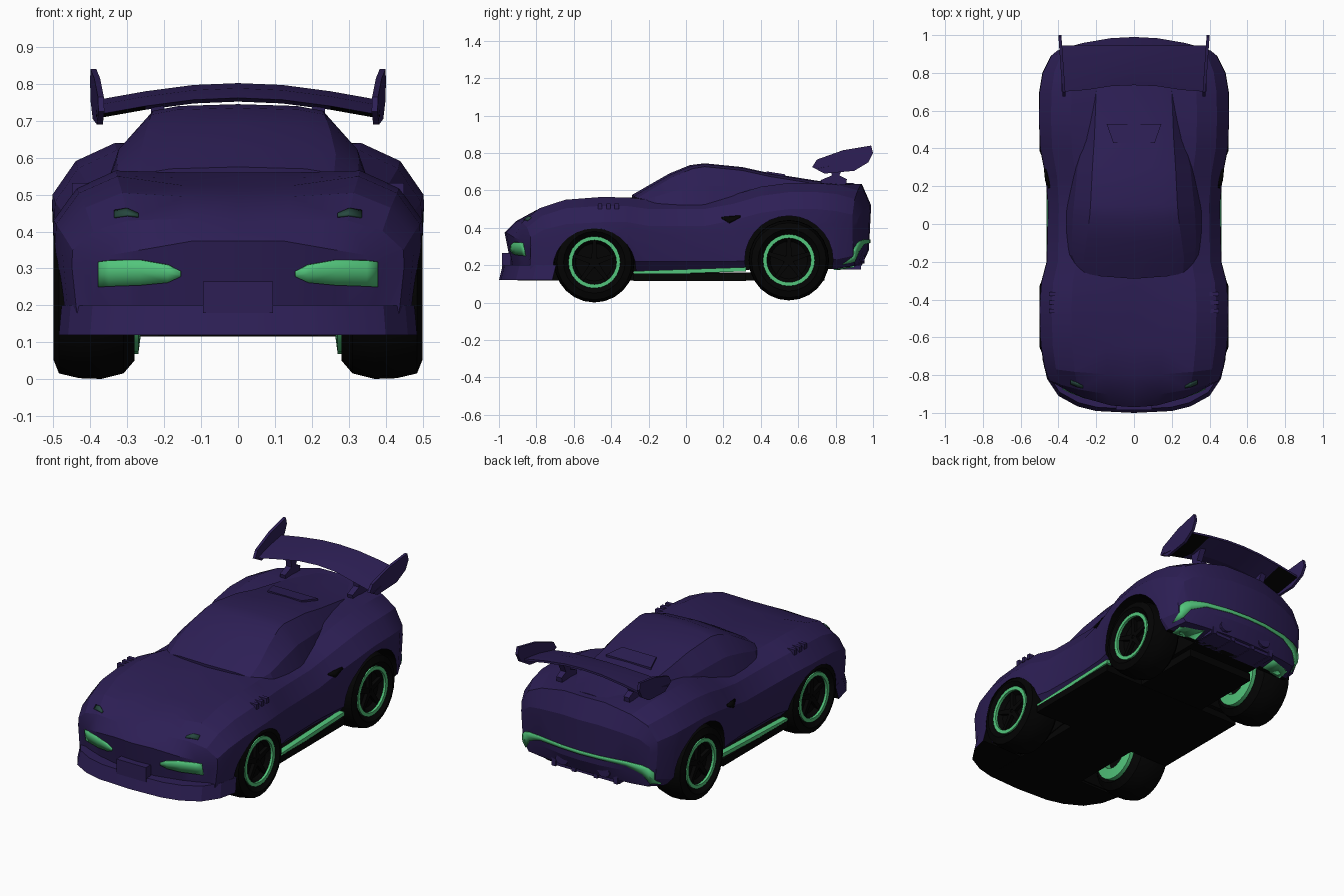
import bpy, bmesh, math
from mathutils import Vector
from mathutils.bvhtree import BVHTree

if "Cube" in bpy.data.objects:
    bpy.data.objects.remove(bpy.data.objects["Cube"])


def material(name, rgb):
    m = bpy.data.materials.new(name)
    m.use_nodes = True
    m.diffuse_color = (*rgb, 1)
    m.node_tree.nodes["Principled BSDF"].inputs["Base Color"].default_value = (*rgb, 1)
    return m


purple = material("deep_purple", (0.026, 0.0135, 0.091))
green = material("bright_green", (0.085, 0.56, 0.2))
dark_green = material("dark_green", (0.02, 0.065, 0.05))
black = material("black", (0.001, 0.001, 0.001))
parts = []


def finish(bm, name, mats, mirror=False):
    bmesh.ops.remove_doubles(bm, verts=bm.verts, dist=0.0001)
    bmesh.ops.recalc_face_normals(bm, faces=bm.faces)
    me = bpy.data.meshes.new(name)
    bm.to_mesh(me)
    bm.free()
    for m in mats:
        me.materials.append(m)
    ob = bpy.data.objects.new(name, me)
    bpy.context.collection.objects.link(ob)
    if mirror:
        ob.modifiers.new("mirror", 'MIRROR')
    parts.append(ob)
    return ob


def loft(name, halves, mats):
    """Skin half sections (bottom centre to top centre), mirrored over x."""
    bm = bmesh.new()
    n = len(halves[0]) - 1
    for s in (1, -1):
        rows = [[bm.verts.new((s * x, y, z)) for x, y, z in h] for h in halves]
        for a, b in zip(rows, rows[1:]):
            for i in range(n):
                bm.faces.new((a[i], a[i + 1], b[i + 1], b[i]))
        for r in (rows[0], rows[-1]):
            for i in range(n // 2):
                ids = list(dict.fromkeys((i, i + 1, n - i - 1, n - i)))
                bm.faces.new([r[k] for k in ids])
    return finish(bm, name, mats)


def prism(name, outline, place, lo, hi, mats, mirror=False):
    """Extrude a 2D outline between two depths; place maps (u, v, depth) to xyz."""
    bm = bmesh.new()
    a = [bm.verts.new(place(u, v, lo)) for u, v in outline]
    b = [bm.verts.new(place(u, v, hi)) for u, v in outline]
    bm.faces.new(a)
    bm.faces.new(b)
    for i in range(len(a)):
        j = (i + 1) % len(a)
        bm.faces.new((a[i], a[j], b[j], b[i]))
    return finish(bm, name, mats, mirror)


def box(name, c, s, mat, mirror=False, tilt=0):
    h, w = s[0] / 2, s[1] / 2
    return prism(name, [(-h, -w), (h, -w), (h, w), (-h, w)],
                 lambda u, v, d: (c[0] + u, c[1] + v, c[2] + d + v * tilt),
                 -s[2] / 2, s[2] / 2, [mat], mirror)


def lathe(name, profile, y, z, mat, steps=24):
    """Spin a closed (x, radius) profile around an axle."""
    bm = bmesh.new()
    vs = [bm.verts.new((x, y, z + r)) for x, r in profile]
    es = [bm.edges.new((vs[i - 1], vs[i])) for i in range(len(vs))]
    bmesh.ops.spin(bm, geom=vs + es, cent=(0, y, z), axis=(1, 0, 0),
                   angle=2 * math.pi, steps=steps)
    return finish(bm, name, [mat], True)


# Main shell: y, bow, half width, bottom, widest height, fender top, centre top
stations = [
    (-0.97, 0.10, 0.40, 0.13, 0.31, 0.35, 0.375), (-0.91, 0.08, 0.45, 0.13, 0.35, 0.43, 0.435),
    (-0.80, 0.04, 0.475, 0.13, 0.39, 0.505, 0.495), (-0.65, 0.01, 0.495, 0.13, 0.42, 0.55, 0.525),
    (-0.45, 0, 0.502, 0.15, 0.43, 0.565, 0.545), (-0.31, 0, 0.492, 0.17, 0.43, 0.562, 0.56),
    (-0.20, 0, 0.463, 0.17, 0.41, 0.55, 0.56), (0.10, 0, 0.457, 0.17, 0.41, 0.55, 0.56),
    (0.25, 0, 0.468, 0.17, 0.44, 0.575, 0.58), (0.40, 0, 0.498, 0.18, 0.48, 0.62, 0.61),
    (0.55, 0, 0.505, 0.18, 0.50, 0.64, 0.62), (0.70, 0, 0.502, 0.18, 0.50, 0.64, 0.63),
    (0.82, -0.02, 0.485, 0.18, 0.49, 0.63, 0.635), (0.94, -0.05, 0.44, 0.20, 0.47, 0.60, 0.635),
    (0.99, -0.07, 0.41, 0.28, 0.44, 0.50, 0.52)]


def shell_section(y, bow, w, zb, zw, zf, zc):
    # nose and tail faces tuck under slightly
    lean = -0.2 if y < -0.95 else 0.05 if y > 0.95 else 0
    pts = [(0, zb), (0.3, zb), (0.66, zb), (0.87, zb), (0.97, zb + 0.05),
           (1, zb + 0.8 * (zw - zb)), (0.995, zw), (0.87, zw + 0.65 * (zf - zw)),
           (0.66, zf), (0.3, zc), (0, zc)]
    return [(t * w, y + bow * t * t + lean * (z - zc), z) for t, z in pts]


body = loft("body_shell", [shell_section(*s) for s in stations], [purple, black])
for p in body.data.polygons:
    if p.normal.z < -0.9 and p.center.y < 0.78:
        p.material_index = 1
bm = bmesh.new()
bm.from_mesh(body.data)
surface = BVHTree.FromBMesh(bm)
bm.free()

# Wheel arches
for y, z, r in ((-0.49, 0.175, 0.222), (0.55, 0.228, 0.236)):
    ring = [(r * math.cos(i * math.pi / 14), r * math.sin(i * math.pi / 14)) for i in range(28)]
    for side in (1, -1):
        cutter = prism("arch_cutter", ring, lambda u, v, d: (d * side, y + u, z + v),
                       0.22, 0.65, [black])
        cutter.hide_render = True
        parts.remove(cutter)
        mod = body.modifiers.new("arch", 'BOOLEAN')
        mod.operation, mod.object, mod.solver = 'DIFFERENCE', cutter, 'EXACT'
        mod.material_mode = 'TRANSFER'
        bpy.context.view_layer.objects.active = body
        bpy.ops.object.modifier_apply(modifier=mod.name)
        bpy.data.objects.remove(cutter)

# Cabin: y, base half width, roof half width, roof height
cabin = []
for y, wb, wr, zt in ((-0.29, 0.31, 0.26, 0.575), (-0.2, 0.355, 0.265, 0.627),
                      (-0.09, 0.365, 0.25, 0.69), (0.02, 0.365, 0.235, 0.735),
                      (0.1, 0.36, 0.23, 0.745), (0.3, 0.335, 0.22, 0.725),
                      (0.45, 0.29, 0.21, 0.692), (0.7, 0.25, 0.2, 0.652), (0.9, 0.2, 0.15, 0.638)):
    bow = 0.04 if y < 0.05 else 0
    pts = [(0, 0.5), (wb, 0.5), (wb - 0.32 * (wb - wr), 0.5 + 0.52 * (zt - 0.5)),
           (wr, zt - 0.018), (wr * 0.7, zt - 0.005), (0, zt)]
    cabin.append([(x, y + bow * (x / wb) ** 2, z) for x, z in pts])
loft("cabin", cabin, [purple])


def decal(name, columns, view, mat):
    """Thin plate laid on the shell; columns are (u, low, high) seen from one direction."""
    place, d = {
        "front": (lambda u, v: (u, -2, v), (0, 1, 0)), "back": (lambda u, v: (u, 2, v), (0, -1, 0)),
        "top": (lambda u, v: (u, v, 2), (0, 0, -1)), "side": (lambda u, v: (2, u, v), (-1, 0, 0)),
        "under": (lambda u, v: (u, v, -2), (0, 0, 1))}[view]
    d = Vector(d)
    bm = bmesh.new()
    rows = []
    for u, lo, hi in columns:
        row = []
        for v in (lo, (lo + hi) / 2, hi):
            o = Vector(place(u, v))
            hit = surface.ray_cast(o, d)[0] or surface.find_nearest(o + d)[0]
            row.append(bm.verts.new(hit - d * 0.003))
        rows.append(row)
    for a, b in zip(rows, rows[1:]):
        for i in range(2):
            bm.faces.new((a[i], a[i + 1], b[i + 1], b[i]))
    ob = finish(bm, name, [mat], True)
    mod = ob.modifiers.new("thickness", 'SOLIDIFY')
    mod.thickness, mod.offset = 0.007, 0


# Lamps, scoops and rear trim
decal("headlight", [(0.155, 0.278, 0.292), (0.19, 0.262, 0.31), (0.264, 0.255, 0.323),
                    (0.348, 0.252, 0.322), (0.378, 0.25, 0.318)], "front", green)
decal("bonnet_lamp", [(0.27, -0.868, -0.857), (0.3, -0.862, -0.84), (0.335, -0.847, -0.827)],
      "top", dark_green)
decal("door_scoop", [(0.19, 0.45, 0.456), (0.23, 0.425, 0.46), (0.29, 0.455, 0.465)], "side", black)
decal("rear_trim", [(0, 0.318, 0.338), (0.126, 0.318, 0.338), (0.277, 0.312, 0.337),
                    (0.365, 0.275, 0.328), (0.40, 0.22, 0.315), (0.425, 0.205, 0.29)], "back", green)
decal("rear_corner_underside", [(0.25, 0.83, 0.97), (0.31, 0.80, 0.955), (0.36, 0.79, 0.94),
                                (0.385, 0.79, 0.91)], "under", green)

# Front splitter with dark underside, and number plate block
half = [(0, -1), (0.2, -0.99), (0.3, -0.965), (0.4, -0.91), (0.46, -0.82), (0.485, -0.715)]
outline = half + [(-x, y) for x, y in reversed(half[1:])]
splitter = prism("front_splitter", outline,
                 lambda u, v, d: (u * (1.0 if d < 0.15 else 0.985), v + (d - 0.12) * 0.25, d),
                 0.12, 0.2, [purple, black])
for p in splitter.data.polygons:
    p.material_index = int(p.normal.z < -0.9 or p.normal.y > 0.9)
box("plate_block", (0, -0.96, 0.222), (0.19, 0.05, 0.085), purple)

# Floor, sills and diffuser
box("floor_spine", (0, -0.08, 0.14), (0.43, 1.64, 0.045), black)
box("floor_middle", (0, 0.02, 0.136), (0.926, 0.6, 0.04), black)
box("sill_strip", (0.445, 0.02, 0.168), (0.034, 0.6, 0.022), green, True, 0.035)
box("diffuser", (0, 0.855, 0.225), (0.44, 0.14, 0.09), purple)
for x in (0.07, 0.2):
    box("diffuser_fin", (x, 0.87, 0.225), (0.025, 0.13, 0.095), purple, True)
pipe = [(0.04 * math.cos(i * math.pi / 5), 0.03 * math.sin(i * math.pi / 5)) for i in range(10)]
prism("exhaust", pipe, lambda u, v, d: (0.135 + u, d, 0.238 + v), 0.86, 0.955, [purple], True)

# Fender louvres and engine vent
for k in range(3):
    box("fender_louvre", (0.40, -0.46 + 0.045 * k, 0.516), (0.1, 0.022, 0.03), purple, True)
prism("engine_vent", [(-0.11, 0.43), (0.11, 0.43), (0.145, 0.53), (-0.145, 0.53)],
      lambda u, v, d: (u, v, d - 0.16 * (v - 0.43)), 0.66, 0.702, [purple])

# Wheels: tyre, outer and inner rim rings, hub disc, spokes
tyre = [(0.46, 0.12), (0.475, 0.137), (0.499, 0.165), (0.485, 0.2), (0.43, 0.213),
        (0.37, 0.215), (0.31, 0.2), (0.28, 0.165), (0.31, 0.137), (0.33, 0.12)]
for end, y, z in (("front", -0.49, 0.216), ("rear", 0.55, 0.227)):
    lathe(end + "_tyre", tyre, y, z, black)
    lathe(end + "_rim", [(0.47, 0.118), (0.486, 0.118), (0.486, 0.139), (0.47, 0.139)], y, z, green)
    lathe(end + "_inner_rim", [(0.262, 0.088), (0.27, 0.147), (0.312, 0.147), (0.312, 0.088)], y, z, green)
    lathe(end + "_hub", [(0.33, 0.0), (0.33, 0.13), (0.472, 0.118), (0.45, 0.1), (0.45, 0.03),
                         (0.465, 0.025), (0.465, 0.0)], y, z, black)
    for k in range(5):
        a = k * 2 * math.pi / 5 + math.pi / 2
        c, s = math.cos(a), math.sin(a)
        prism(end + "_spoke", [(0.01, -0.016), (0.118, -0.01), (0.118, 0.01), (0.01, 0.016)],
              lambda u, v, d: (d, y + u * c - v * s, z + u * s + v * c), 0.43, 0.47, [black], True)

# Rear wing: arched blade with dark outer undersides, end plates and struts
bm = bmesh.new()
rows = []
for x, z, front in ((-0.385, 0.756, 0.70), (-0.25, 0.78, 0.71), (-0.12, 0.797, 0.73), (0, 0.802, 0.735),
                    (0.12, 0.797, 0.73), (0.25, 0.78, 0.71), (0.385, 0.756, 0.70)):
    rows.append([bm.verts.new((x, py, z + dz)) for py, dz in
                 ((front, -0.04), (0.82, -0.014), (0.945, 0), (0.945, -0.012), (0.8, -0.05))])
for a, b in zip(rows, rows[1:]):
    for i in range(5):
        bm.faces.new((a[i - 1], a[i], b[i], b[i - 1]))
bm.faces.new(rows[0])
bm.faces.new(rows[-1])
wing = finish(bm, "wing_blade", [purple, black])
for p in wing.data.polygons:
    p.material_index = int(p.normal.z < -0.5 and abs(p.center.x) > 0.25)
prism("wing_end_plate", [(0.675, 0.725), (0.70, 0.765), (0.84, 0.815), (0.99, 0.84), (1.0, 0.80),
                         (0.975, 0.75), (0.9, 0.705), (0.74, 0.69)],
      lambda u, v, d: (d + 0.07 * (u - 0.85), u, v), 0.374, 0.39, [purple], True)
prism("wing_strut", [(0.73, 0.6), (0.85, 0.6), (0.86, 0.66), (0.82, 0.68), (0.86, 0.765), (0.77, 0.745),
                     (0.78, 0.68), (0.72, 0.655)],
      lambda u, v, d: (d, u, v), 0.2, 0.235, [purple], True)

# Soft facets with crisp edges
bpy.ops.object.select_all(action='DESELECT')
for ob in parts:
    ob.select_set(True)
bpy.context.view_layer.objects.active = body
bpy.ops.object.shade_smooth_by_angle(angle=math.radians(18))
